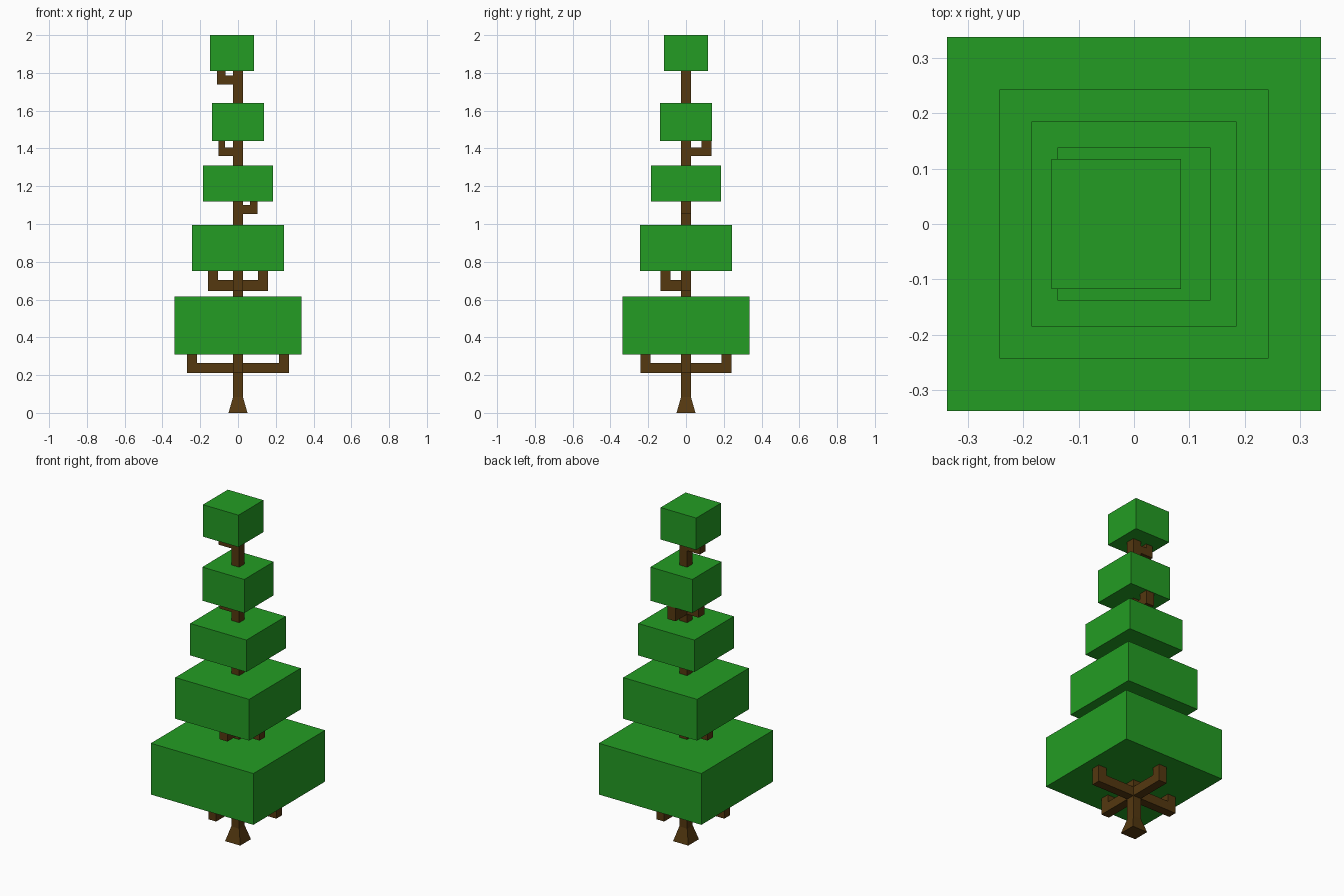
import bpy, bmesh
from math import radians
from mathutils import Matrix

old = bpy.data.objects.get("Cube")
if old:
    bpy.data.objects.remove(old, do_unlink=True)


def material(name, rgb):
    mat = bpy.data.materials.new(name)
    mat.use_nodes = True
    mat.diffuse_color = (*rgb, 1)
    mat.node_tree.nodes["Principled BSDF"].inputs["Base Color"].default_value = (*rgb, 1)
    return mat


leaf_green = material("leaf green", (0.017, 0.335, 0.017))
bark_brown = material("bark brown", (0.089, 0.040, 0.005))


def finish(name, bm, mat):
    bmesh.ops.recalc_face_normals(bm, faces=bm.faces)
    mesh = bpy.data.meshes.new(name)
    bm.to_mesh(mesh)
    bm.free()
    mesh.materials.append(mat)
    obj = bpy.data.objects.new(name, mesh)
    bpy.context.collection.objects.link(obj)


def foliage(name, half, bottom, top, x=0):
    bm = bmesh.new()
    bmesh.ops.create_cube(bm, size=1)
    bmesh.ops.scale(bm, vec=(2 * half, 2 * half, top - bottom), verts=bm.verts)
    bmesh.ops.translate(bm, vec=(x, 0, (bottom + top) / 2), verts=bm.verts)
    finish(name, bm, leaf_green)


def branch(name, angle, reach, low, high, top, tip, half=0.026):
    # L-shaped profile, extruded across its width and turned about the trunk
    profile = [(0, low), (reach, low), (reach, top), (reach - tip, top),
               (reach - tip, high), (0, high)]
    bm = bmesh.new()
    face = bm.faces.new([bm.verts.new((x, -half, z)) for x, z in profile])
    side = bmesh.ops.extrude_face_region(bm, geom=[face])["geom"]
    moved = [g for g in side if isinstance(g, bmesh.types.BMVert)]
    bmesh.ops.translate(bm, vec=(0, 2 * half, 0), verts=moved)
    bmesh.ops.rotate(bm, cent=(0, 0, 0), verts=bm.verts,
                     matrix=Matrix.Rotation(radians(angle), 3, "Z"))
    finish(name, bm, bark_brown)


# Square trunk with a flared foot
bm = bmesh.new()
bmesh.ops.create_cube(bm, size=1)
bmesh.ops.scale(bm, vec=(0.1, 0.1, 0.085), verts=bm.verts)
bmesh.ops.translate(bm, vec=(0, 0, 0.0425), verts=bm.verts)
cap = max(bm.faces, key=lambda f: f.calc_center_median().z)
bmesh.ops.scale(bm, vec=(0.52, 0.52, 1), verts=cap.verts)
shaft = bmesh.ops.extrude_face_region(bm, geom=[cap])["geom"]
bmesh.ops.translate(bm, vec=(0, 0, 1.765),
                    verts=[g for g in shaft if isinstance(g, bmesh.types.BMVert)])
bmesh.ops.delete(bm, geom=[cap], context="FACES_ONLY")
finish("trunk", bm, bark_brown)

# Leaf blocks, bottom to top
foliage("foliage_bottom", 0.337, 0.31, 0.615)
foliage("foliage_lower", 0.243, 0.75, 0.995)
foliage("foliage_middle", 0.185, 1.12, 1.31)
foliage("foliage_upper", 0.138, 1.44, 1.64)
foliage("foliage_top", 0.117, 1.81, 2.0, x=-0.032)

# Branches holding up each block
LEFT, BACK, RIGHT, FRONT = 0, 90, 180, 270
for side, angle, reach in (("left", LEFT, 0.27), ("right", RIGHT, 0.27),
                           ("front", FRONT, 0.242), ("back", BACK, 0.242)):
    branch("bottom_branch_" + side, angle, reach, 0.21, 0.265, 0.315, 0.053)
for side, angle, reach in (("left", LEFT, 0.16), ("right", RIGHT, 0.16),
                           ("front", FRONT, 0.135)):
    branch("lower_branch_" + side, angle, reach, 0.645, 0.703, 0.755, 0.053)
branch("middle_branch_left", LEFT, 0.102, 1.053, 1.1, 1.125, 0.038)
branch("upper_branch_right", RIGHT, 0.102, 1.36, 1.405, 1.445, 0.033)
branch("upper_branch_back", BACK, 0.135, 1.36, 1.405, 1.445, 0.053)
branch("top_branch_right", RIGHT, 0.11, 1.738, 1.785, 1.815, 0.045)
